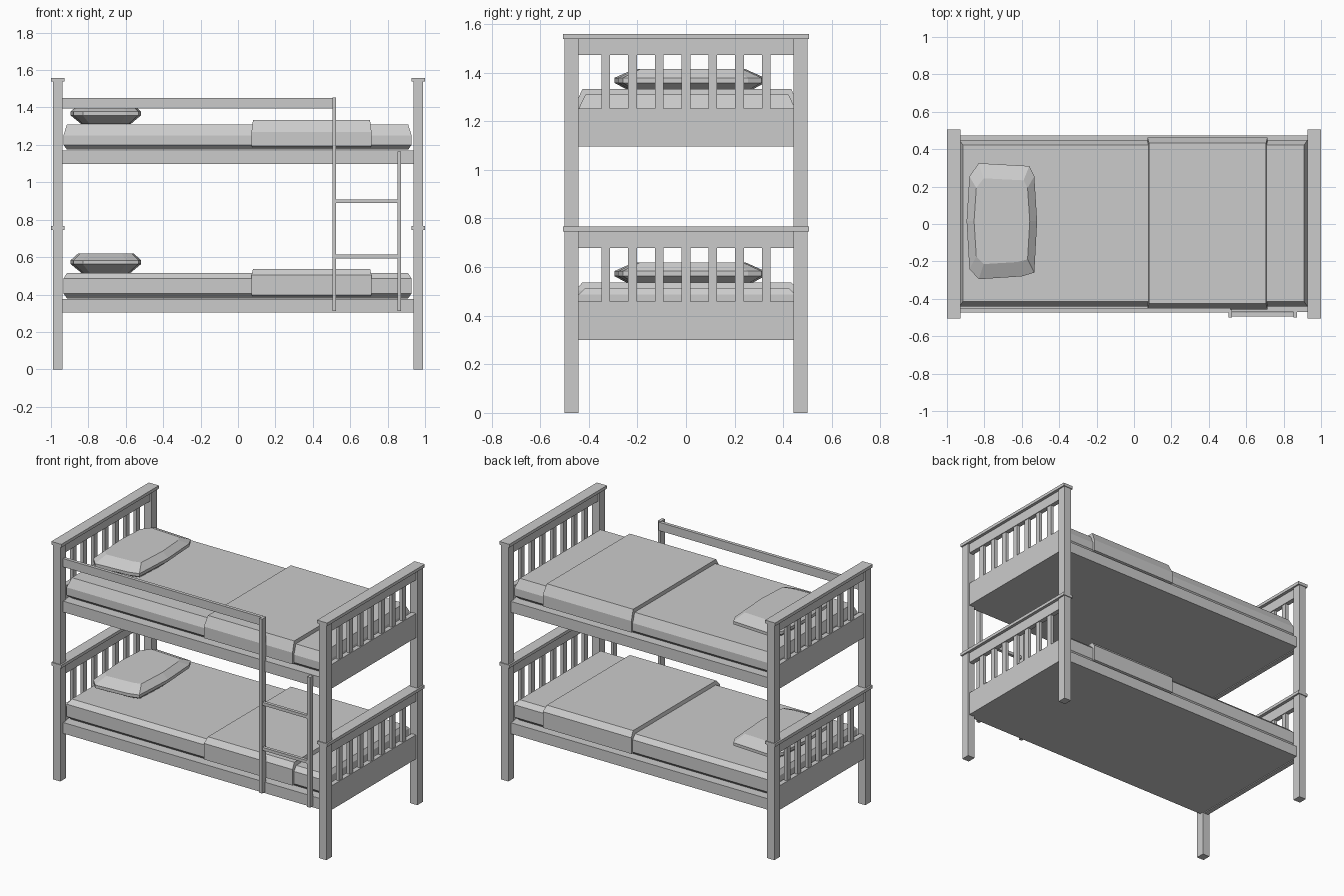
import bpy, bmesh
from mathutils import Vector

old = bpy.data.objects.get("Cube")
if old:
    bpy.data.objects.remove(old, do_unlink=True)

GREY = (0.6, 0.6, 0.6, 1)
mat = bpy.data.materials.new("plain grey")
mat.use_nodes = True
mat.diffuse_color = GREY
mat.node_tree.nodes["Principled BSDF"].inputs["Base Color"].default_value = GREY


def loft(name, rings):
    """Closed solid through a stack of rings with equal point counts."""
    bm = bmesh.new()
    rows = [[bm.verts.new(p) for p in ring] for ring in rings]
    n = len(rows[0])
    for low, high in zip(rows, rows[1:]):
        for i in range(n):
            j = (i + 1) % n
            bm.faces.new((low[i], low[j], high[j], high[i]))
    bm.faces.new(rows[0][::-1])
    bm.faces.new(rows[-1])
    bmesh.ops.recalc_face_normals(bm, faces=bm.faces)
    mesh = bpy.data.meshes.new(name)
    bm.to_mesh(mesh)
    bm.free()
    mesh.materials.append(mat)
    obj = bpy.data.objects.new(name, mesh)
    bpy.context.collection.objects.link(obj)
    return obj


def rect(x, y, z, dx=0, dy=0):
    return [(x[0] + dx, y[0] + dy, z), (x[1] - dx, y[0] + dy, z),
            (x[1] - dx, y[1] - dy, z), (x[0] + dx, y[1] - dy, z)]


def box(name, x, y, z):
    return loft(name, [rect(x, y, z[0]), rect(x, y, z[1])])


def soft_box(name, x, y, z, dx, dy, top, bottom):
    """Box with sloped upper and lower edges."""
    return loft(name, [rect(x, y, z[0], dx, dy), rect(x, y, z[0] + bottom),
                       rect(x, y, z[1] - top), rect(x, y, z[1], dx, dy)])


def pillow(name, z):
    """Ten-sided cushion with a flat top and bottom."""
    centre = Vector((-0.705, 0.015))
    outline = [(-0.175, -0.255), (-0.125, -0.31), (0.105, -0.295), (0.172, -0.275),
               (0.187, 0), (0.172, 0.24), (0.145, 0.295), (-0.125, 0.31),
               (-0.175, 0.24), (-0.19, 0)]

    def ring(sx, sy, height):
        return [(centre.x + px * sx, centre.y + py * sy, z + height) for px, py in outline]
    loft(name, [ring(0.7, 0.72, 0), ring(1, 1, 0.047),
                ring(1, 1, 0.067), ring(0.79, 0.74, 0.103)])


STEP = 0.795  # height between the two bunks

# Corner posts
for sx, side in ((-1, "right"), (1, "left")):
    x = sorted((sx * 0.938, sx * 0.99))
    for sy, end in ((-1, "front"), (1, "back")):
        box(f"{end}_{side}_post", x, sorted((sy * 0.443, sy * 0.5)), (0, 1.54))

# Bunks
for level, (label, cap_z) in enumerate((("lower", 0.746), ("upper", 1.538))):
    z = level * STEP
    box(label + "_bed_base", (-0.945, 0.945), (-0.47, 0.474), (0.303 + z, 0.375 + z))
    soft_box(label + "_mattress", (-0.933, 0.928), (-0.442, 0.45), (0.38 + z, 0.514 + z),
             0.018, 0.028, 0.028 + 0.03 * level, 0.025)
    soft_box(label + "_blanket", (0.072, 0.714), (-0.456, 0.463), (0.388 + z, 0.537 + z),
             0.008, 0.03, 0.034 + 0.03 * level, 0.01)
    pillow(label + "_pillow", 0.516 + z)
    # Slatted head and foot boards
    for sx, side in ((-1, "head"), (1, "foot")):
        name = f"{label}_{side}"
        x = sorted((sx * 0.948, sx * 0.98))
        box(name + "_panel", x, (-0.45, 0.45), (0.3 + z, 0.458 + z))
        box(name + "_top_rail", x, (-0.45, 0.45), (0.678 + z, cap_z))
        box(name + "_cap", sorted((sx * 0.927, sx)), (-0.505, 0.505), (cap_z, cap_z + 0.02))
        for i in range(-3, 4):
            y = i * 0.11
            box(f"{name}_slat_{i + 4}", sorted((sx * 0.953, sx * 0.975)),
                (y - 0.018, y + 0.018), (0.45 + z, 0.685 + z))

# Guard rail and ladder
box("guard_rail", (-0.945, 0.515), (-0.472, -0.45), (1.395, 1.45))
box("ladder_tall_stile", (0.504, 0.524), (-0.5, -0.458), (0.312, 1.454))
box("ladder_short_stile", (0.852, 0.872), (-0.5, -0.468), (0.312, 1.165))
for i, z in enumerate((0.603, 0.898)):
    box(f"ladder_rung_{i + 1}", (0.515, 0.86), (-0.495, -0.474), (z - 0.01, z + 0.01))
